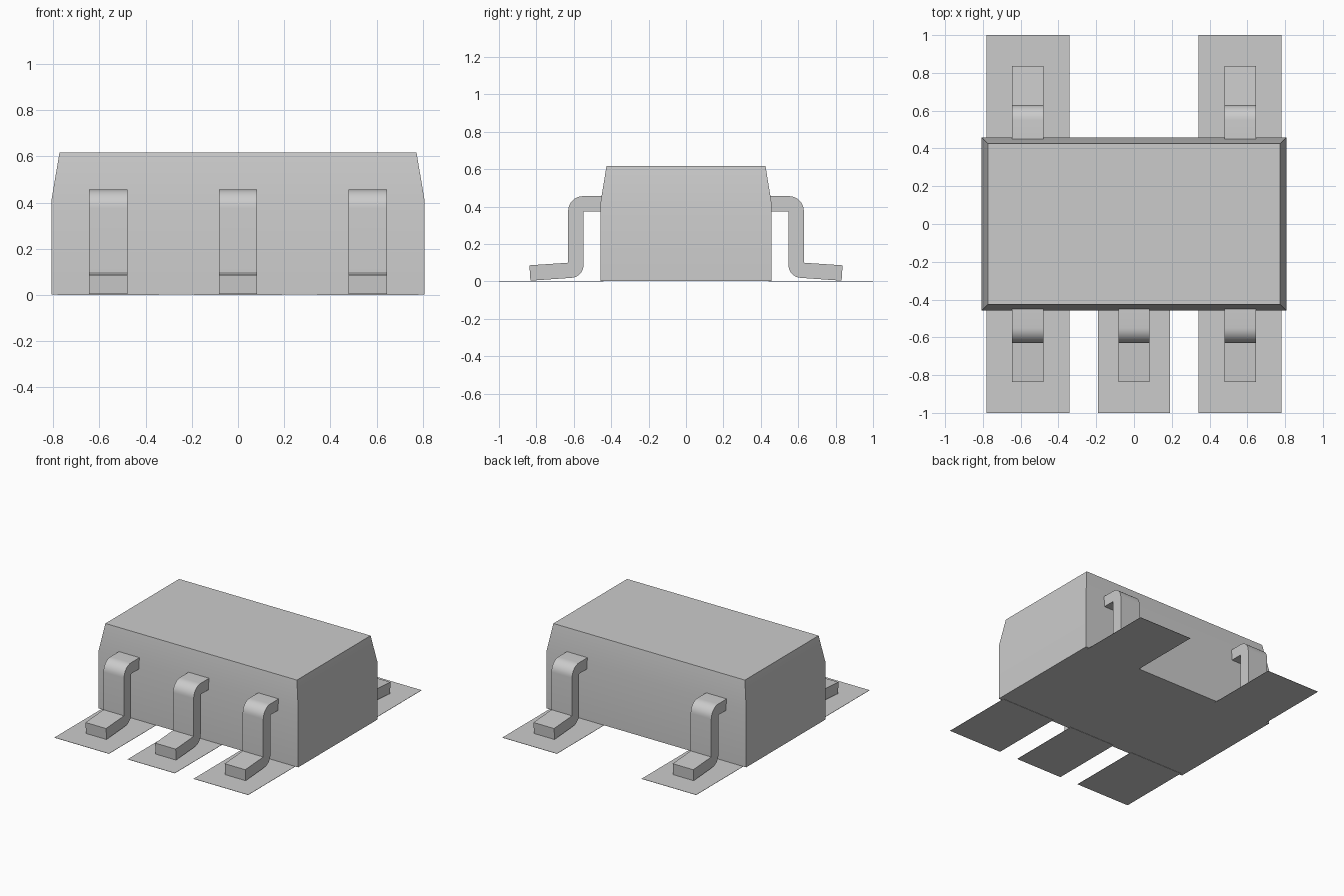
import bpy, bmesh
from math import sin, cos, pi, radians

cube = bpy.data.objects.get("Cube")
if cube:
    bpy.data.objects.remove(cube)

GREY = (0.6, 0.6, 0.6, 1)
grey = bpy.data.materials.new("light grey")
grey.use_nodes = True
grey.diffuse_color = GREY
grey.node_tree.nodes["Principled BSDF"].inputs["Base Color"].default_value = GREY


def finish(name, bm):
    bmesh.ops.recalc_face_normals(bm, faces=bm.faces)
    mesh = bpy.data.meshes.new(name)
    bm.to_mesh(mesh)
    bm.free()
    mesh.materials.append(grey)
    obj = bpy.data.objects.new(name, mesh)
    bpy.context.collection.objects.link(obj)
    bpy.ops.object.select_all(action='DESELECT')
    obj.select_set(True)
    bpy.context.view_layer.objects.active = obj
    bpy.ops.object.shade_smooth_by_angle(angle=radians(30))
    return obj


def arc(cy, cz, r, start, end, steps=8):
    """Points of a bend in the side plane, angles in degrees."""
    angles = [radians(start + (end - start) * i / steps) for i in range(steps + 1)]
    return [(cy + r * cos(a), cz + r * sin(a)) for a in angles]


# Package body: straight lower walls, tapered upper walls
bm = bmesh.new()
rings = []
for hx, hy, z in ((0.807, 0.458, 0.002), (0.807, 0.458, 0.415), (0.773, 0.425, 0.617)):
    rings.append([bm.verts.new((sx * hx, sy * hy, z))
                  for sx, sy in ((-1, -1), (1, -1), (1, 1), (-1, 1))])
for low, high in zip(rings, rings[1:]):
    for i in range(4):
        j = (i + 1) % 4
        bm.faces.new((low[i], low[j], high[j], high[i]))
bm.faces.new(rings[0][::-1])
bm.faces.new(rings[-1])
finish("package_body", bm)

# Bent lead outline, from the body out and down to the foot
lead_profile = (
    [(0.44, 0.375), (0.44, 0.456)]
    + arc(0.55, 0.376, 0.08, 90, 0)
    + [(0.63, 0.1), (0.837, 0.086), (0.832, 0.004)]
    + arc(0.616, 0.087, 0.068, 266, 180)
    + [(0.548, 0.375)]
)


def lead(name, x, side):
    bm = bmesh.new()
    face = bm.faces.new([bm.verts.new((x - 0.083, side * y, z)) for y, z in lead_profile])
    out = bmesh.ops.extrude_face_region(bm, geom=[face], use_keep_orig=True)
    moved = [v for v in out["geom"] if isinstance(v, bmesh.types.BMVert)]
    bmesh.ops.translate(bm, vec=(0.166, 0, 0), verts=moved)
    finish(name, bm)


def pad(name, x, half_width, side):
    bm = bmesh.new()
    bmesh.ops.create_cube(bm, size=1)
    bmesh.ops.scale(bm, vec=(2 * half_width, 0.56, 0.002), verts=bm.verts)
    bmesh.ops.translate(bm, vec=(x, side * 0.72, 0.001), verts=bm.verts)
    finish(name, bm)


# Three leads with solder pads in front, two behind
for place, x, half_width, sides in (("right", -0.562, 0.22, (-1, 1)),
                                    ("middle", 0, 0.19, (-1,)),
                                    ("left", 0.562, 0.22, (-1, 1))):
    for side in sides:
        end = "front" if side < 0 else "back"
        lead(f"{end}_{place}_lead", x, side)
        pad(f"{end}_{place}_pad", x, half_width, side)
